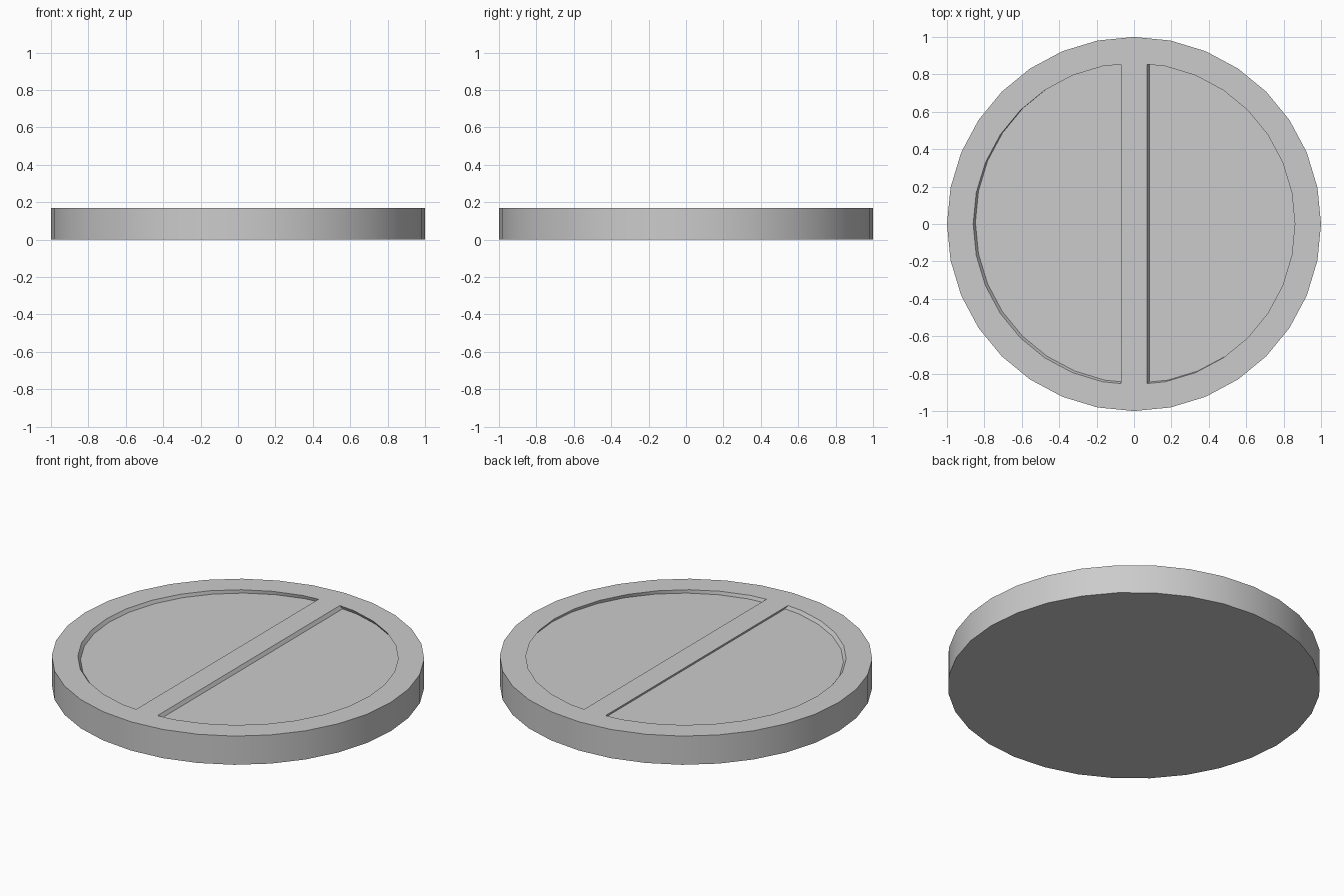
import bpy, bmesh, math

if "Cube" in bpy.data.objects:
    bpy.data.objects.remove(bpy.data.objects["Cube"])

R, H = 1.0, 0.17            # disc
PR, BAR = 0.86, 0.07        # pocket radius, half width of centre bar
DEPTH, SX, SY = 0.02, 0.012, 0.0085   # pocket depth and sideways lean of its walls
N = 32


def prism(name, outline, levels):
    """Closed solid through copies of an outline; levels = two (dx, dy, z)."""
    bm = bmesh.new()
    lo, hi = [[bm.verts.new((x + dx, y + dy, z)) for x, y in outline] for dx, dy, z in levels]
    bm.faces.new(lo[::-1])
    bm.faces.new(hi)
    n = len(outline)
    for i in range(n):
        j = (i + 1) % n
        bm.faces.new((lo[i], lo[j], hi[j], hi[i]))
    me = bpy.data.meshes.new(name)
    bm.to_mesh(me)
    bm.free()
    ob = bpy.data.objects.new(name, me)
    bpy.context.collection.objects.link(ob)
    return ob


def ring(r):
    return [(r * math.cos(2 * math.pi * i / N), r * math.sin(2 * math.pi * i / N)) for i in range(N)]


# Round base
disc = prism("disc", ring(R), [(0, 0, 0), (0, 0, H)])

# Half-round pocket outline, counter-clockwise, for the right side
first = ring(PR)[N // 4 - 1]
y_end = PR + (first[1] - PR) * BAR / first[0]
arc = [(PR * math.cos(a), PR * math.sin(a))
       for a in (2 * math.pi * i / N for i in range(1 - N // 4, N // 4))]
right = [(BAR, -y_end)] + arc + [(BAR, y_end)]
left = [(-x, -y) for x, y in right]

# Cut both leaning pockets
for side, outline in (("right", right), ("left", left)):
    cutter = prism(side + "_pocket_cutter", outline,
                   [(SX, SY, H - DEPTH), (-SX, -SY, H + DEPTH)])
    cutter.hide_render = True
    mod = disc.modifiers.new(side + "_pocket", 'BOOLEAN')
    mod.operation = 'DIFFERENCE'
    mod.solver = 'EXACT'
    mod.object = cutter
    bpy.context.view_layer.objects.active = disc
    bpy.ops.object.modifier_apply(modifier=mod.name)
    bpy.data.objects.remove(cutter)

# Smooth rim, sharp edges
bpy.ops.object.select_all(action='DESELECT')
disc.select_set(True)
bpy.context.view_layer.objects.active = disc
bpy.ops.object.shade_smooth_by_angle(angle=math.radians(30))
